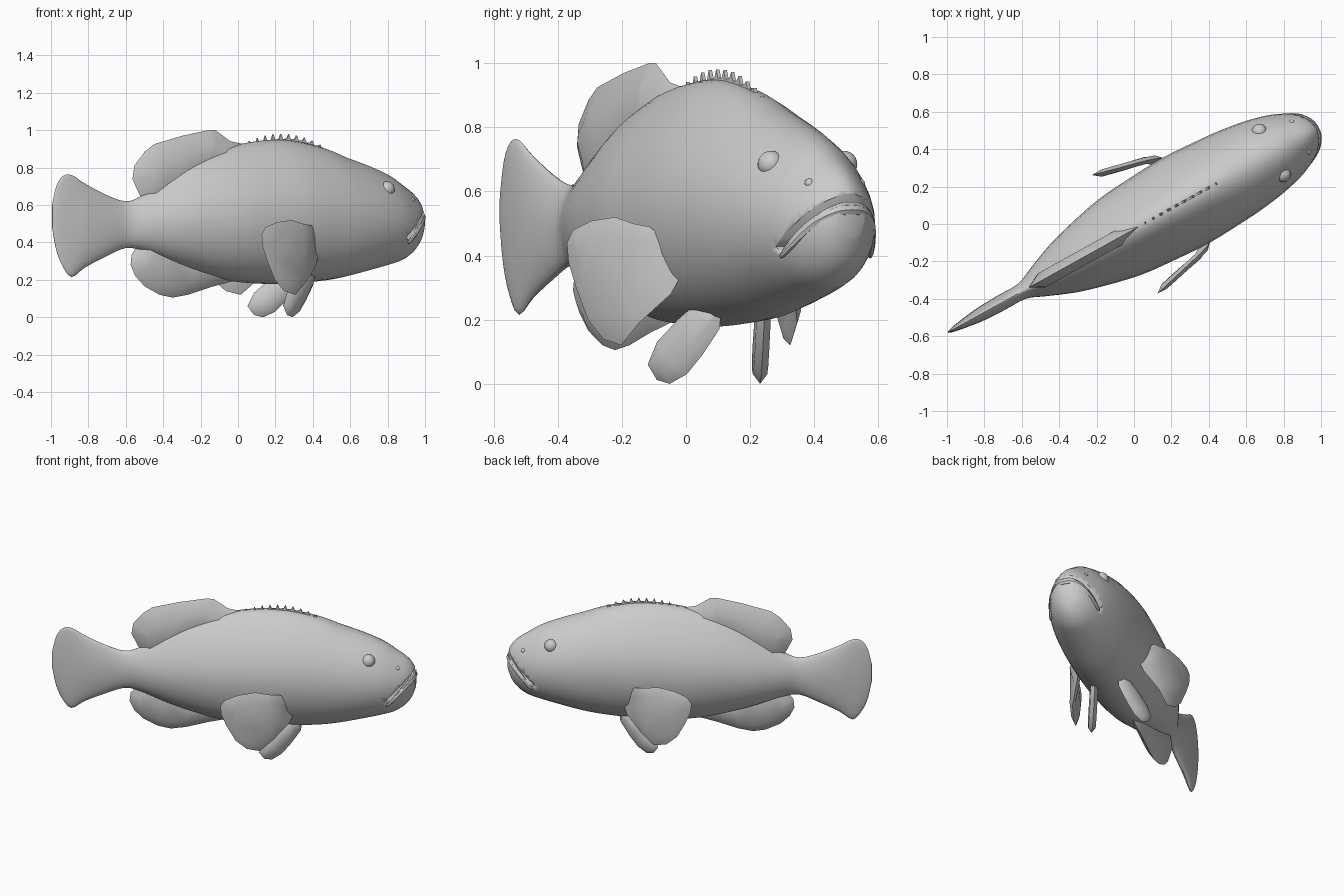
import bpy, bmesh, math
from mathutils import Vector, Matrix

if "Cube" in bpy.data.objects:
    bpy.data.objects.remove(bpy.data.objects["Cube"])

ANGLE = math.radians(29)
PLACE = Matrix.Translation((0.012, -0.021, 0)) @ Matrix.Rotation(ANGLE, 4, 'Z')

grey = bpy.data.materials.new("fish_grey")
grey.diffuse_color = (0.6, 0.6, 0.6, 1)
grey.use_nodes = True
grey.node_tree.nodes["Principled BSDF"].inputs["Base Color"].default_value = grey.diffuse_color


def finish(bm, name, angle=40):
    bmesh.ops.recalc_face_normals(bm, faces=bm.faces)
    bm.transform(PLACE)
    me = bpy.data.meshes.new(name)
    bm.to_mesh(me)
    bm.free()
    ob = bpy.data.objects.new(name, me)
    bpy.context.collection.objects.link(ob)
    me.materials.append(grey)
    bpy.ops.object.select_all(action='DESELECT')
    ob.select_set(True)
    bpy.context.view_layer.objects.active = ob
    bpy.ops.object.shade_smooth_by_angle(angle=math.radians(angle))
    return ob


def spline(rows, steps):
    """Catmull-Rom through rows of numbers."""
    out = []
    for i in range(len(rows) - 1):
        p0, p1, p2, p3 = (rows[max(0, min(len(rows) - 1, i + k))] for k in (-1, 0, 1, 2))
        for j in range(steps):
            u = j / steps
            out.append([0.5 * (2*b + (c-a)*u + (2*a-5*b+4*c-d)*u*u + (3*b-a-3*c+d)*u**3)
                        for a, b, c, d in zip(p0, p1, p2, p3)])
    return out + [list(rows[-1])]


# Body and tail: (position along the fish, bottom, top, half width)
SECTIONS = [
    (-1.15, .48, .60, .004), (-1.125, .36, .70, .012), (-1.085, .27, .755, .02),
    (-1.03, .215, .76, .028), (-.95, .265, .715, .038), (-.82, .325, .655, .043),
    (-.70, .37, .62, .045), (-.60, .355, .65, .085), (-.45, .30, .73, .145),
    (-.30, .25, .81, .188), (-.10, .20, .88, .232), (.10, .18, .92, .25),
    (.30, .18, .93, .26), (.50, .195, .90, .25), (.63, .215, .86, .24),
    (.78, .25, .81, .218), (.90, .28, .76, .188), (.98, .305, .71, .155),
    (1.04, .345, .67, .12), (1.08, .395, .63, .085), (1.105, .46, .585, .045)]
N = 32
bm = bmesh.new()
rings = []
for s, zb, zt, w in spline(SECTIONS, 3):
    mid = (zb + zt) / 2 - 0.02 * (zt - zb)
    keel = max(0, 1 - (s / .62) ** 2)      # back rises to a ridge under the dorsal fins
    ring = []
    for k in range(N):
        a = 2 * math.pi * k / N
        c, h = math.cos(a), math.sin(a)
        t = w * c * (1 - (0.2 + 0.15 * keel) * max(0, h) ** 2)
        z = mid + h * ((zt - mid) if h > 0 else (mid - zb)) + .022 * keel * max(0, h) ** 4
        ring.append(bm.verts.new((s, t, z)))
    rings.append(ring)
for r0, r1 in zip(rings, rings[1:]):
    for k in range(N):
        bm.faces.new((r0[k], r0[(k + 1) % N], r1[(k + 1) % N], r1[k]))
bm.faces.new(rings[0])
bm.faces.new(rings[-1])
body = finish(bm, "body")

# Mouth slit cut through the snout
bm = bmesh.new()
bmesh.ops.create_cube(bm, size=1, matrix=Matrix.Translation((1.03, 0, .512))
                      @ Matrix.Rotation(-math.radians(43), 4, 'Y') @ Matrix.Diagonal((.27, .6, .022, 1)))
cutter = finish(bm, "mouth_cutter")
cutter.hide_render = True
cutter.hide_set(True)
mod = body.modifiers.new("mouth", 'BOOLEAN')
mod.operation = 'DIFFERENCE'
mod.object = cutter
mod.solver = 'EXACT'

# Lower lip: a tapering tube along the lower edge of the slit
half = [(.94, .160, .395), (.99, .136, .443), (1.05, .096, .503), (1.086, .045, .536), (1.094, 0, .543)]
pts = [(s, -t, z) for s, t, z in half] + half[-2::-1]
pts = [Vector(p) for p in spline(pts, 4)]
bm = bmesh.new()
loops = []
for i, p in enumerate(pts):
    d = (pts[min(i + 1, len(pts) - 1)] - pts[max(i - 1, 0)]).normalized()
    side = d.cross(Vector((0, 0, 1))).normalized()
    up = side.cross(d)
    r = .02 * (0.25 + 0.75 * math.sin(math.pi * i / (len(pts) - 1)) ** 0.6)
    loops.append([bm.verts.new(p + r * (math.cos(a) * side + math.sin(a) * up))
                  for a in (2 * math.pi * k / 8 for k in range(8))])
for a, b in zip(loops, loops[1:]):
    for k in range(8):
        bm.faces.new((a[k], a[(k + 1) % 8], b[(k + 1) % 8], b[k]))
bm.faces.new(loops[0])
bm.faces.new(loops[-1])
finish(bm, "lower_lip")


# Fins: lens-shaped plates, thin at the rim and thicker inside
def fin(name, outline, place, normal, layers):
    """layers: (inset distance, thickness) from the rim inwards."""
    normal = Vector(normal).normalized()
    bm = bmesh.new()
    face = bm.faces.new([bm.verts.new(place(u, z)) for u, z in outline])
    grow = {}
    for inset, thick in layers:
        bmesh.ops.inset_region(bm, faces=[face], thickness=inset, depth=0,
                               use_boundary=True, use_even_offset=False)
        for v in face.verts:
            grow[v] = normal * thick / 2
    bmesh.ops.triangulate(bm, faces=[face])
    twin = bmesh.ops.duplicate(bm, geom=bm.verts[:] + bm.edges[:] + bm.faces[:])["vert_map"]
    for v, offset in grow.items():
        twin[v].co -= offset
        v.co += offset
    bmesh.ops.remove_doubles(bm, verts=bm.verts, dist=1e-5)
    finish(bm, name, 60)


def midline(x, z):
    return (x / .875 - .013, 0, z)


fin("soft_dorsal_fin", [(-.50, .60), (-.535, .67), (-.565, .74), (-.555, .81), (-.50, .885), (-.45, .925),
    (-.30, .97), (-.16, 1), (-.12, 1), (-.04, .94), (.06, .92), (.10, .80), (-.15, .72), (-.38, .58)],
    midline, (0, 1, 0), ((.012, .016), (.08, .085)))
fin("anal_fin", [(-.50, .44), (-.57, .335), (-.575, .28), (-.55, .22), (-.50, .165), (-.42, .12), (-.35, .105),
    (-.27, .12), (-.15, .16), (-.02, .195), (.02, .30), (-.20, .36), (-.40, .45)],
    midline, (0, 1, 0), ((.015, .02), (.06, .08)))

# Spiny dorsal fin: a row of short backswept spikes along the ridge
spikes = [(.05, .91)]
for i in range(11):
    x = .06 + .042 * i
    z = .957 - 1.35 * (x - .23) ** 2
    spikes += [(x, z + .024), (x + .01, z - .004), (x + .032, z - .002)]
spikes += [(.53, .80), (.3, .82), (.05, .82)]
fin("spiny_dorsal_fin", spikes, midline, (0, 1, 0), ((.006, .012),))

# Paired fins: pectorals on the flanks, pelvics under the belly
PECTORAL = [(.46, .37), (.435, .43), (.39, .49), (.34, .50), (.28, .52), (.20, .508), (.14, .48), (.12, .44),
            (.125, .38), (.15, .30), (.19, .20), (.24, .14), (.30, .12), (.36, .19), (.43, .28)]
PELVIC = [(.0, .24), (.01, .17), (.075, .09), (.135, .03), (.20, 0), (.25, .012), (.285, .06),
          (.25, .13), (.17, .2), (.10, .25)]
for side, label in ((1, "left"), (-1, "right")):
    def flank(x, z):
        u = (.42 - x) / .3
        return (.33 - .4 * u, side * (.262 + .1 * u - .25 * max(0, .12 - u)), z)

    def belly(r, z):
        return (.41 - .9 * r, side * (.075 + .43 * r), z)

    fin(label + "_pectoral_fin", PECTORAL, flank, (.24, side * .97, 0), ((.015, .022), (.05, .036)))
    fin(label + "_pelvic_fin", PELVIC, belly, (.43, side * .9, 0), ((.012, .02), (.03, .045)))

# Eyes and nostrils
for side, label in ((1, "left"), (-1, "right")):
    bm = bmesh.new()
    bmesh.ops.create_uvsphere(bm, u_segments=20, v_segments=12, radius=.042,
                              matrix=Matrix.Translation((.825, side * .130, .685)))
    finish(bm, label + "_eye")
    bm = bmesh.new()
    bmesh.ops.create_uvsphere(bm, u_segments=10, v_segments=6, radius=.016,
                              matrix=Matrix.Translation((1.0, side * .09, .625)))
    finish(bm, label + "_nostril")
